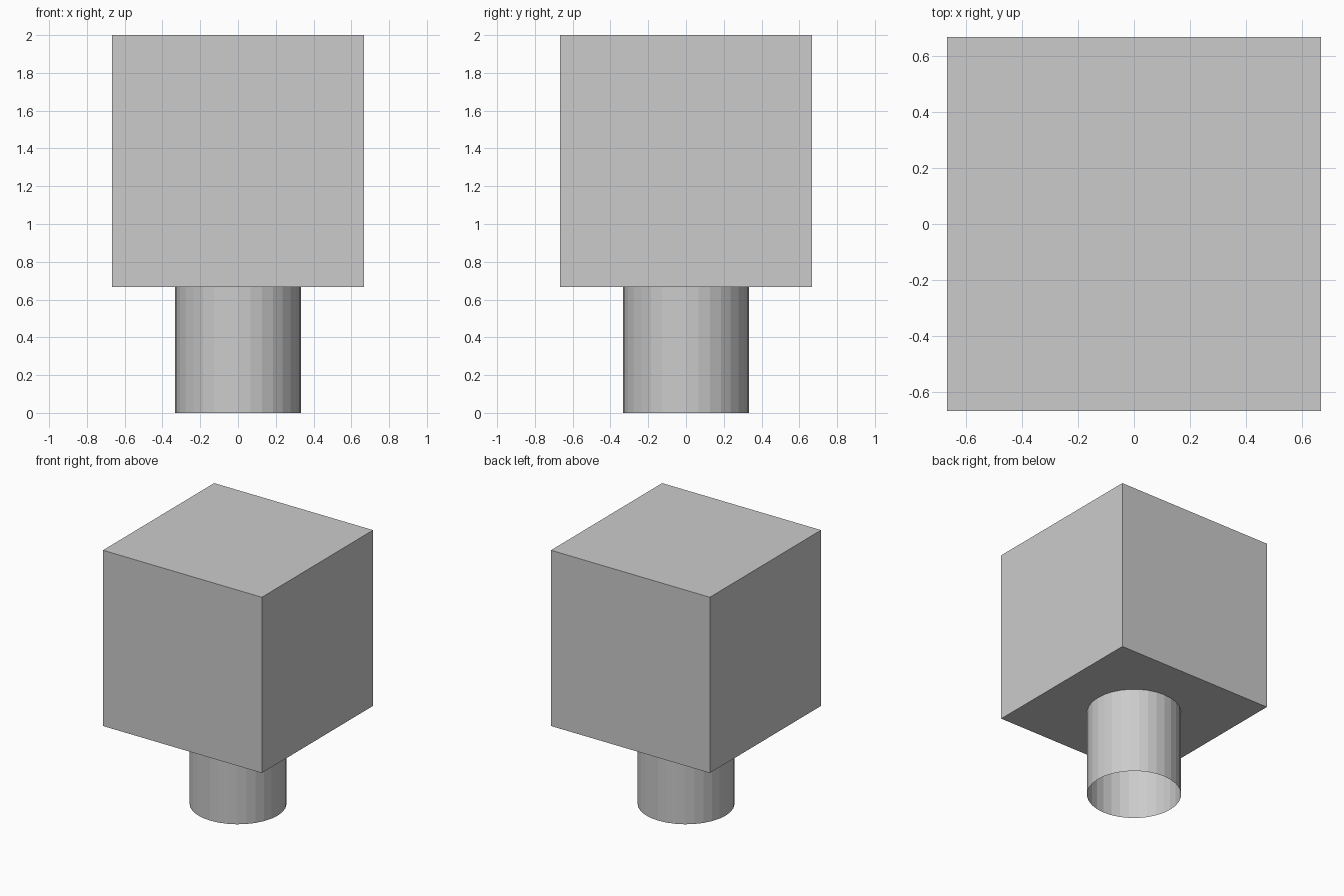
import bpy

if "Cube" in bpy.data.objects:
    bpy.data.objects.remove(bpy.data.objects["Cube"])

SIDE = 4 / 3      # edge length of the block
STEM = 2 / 3      # height and diameter of the stem

# Solid cube on top
bpy.ops.mesh.primitive_cube_add(size=SIDE, location=(0, 0, STEM + SIDE / 2))
bpy.context.object.name = "block"

# Round, flat-shaded stem, open at the bottom
bpy.ops.mesh.primitive_cylinder_add(vertices=32, radius=STEM / 2, depth=STEM,
                                    end_fill_type='NOTHING', location=(0, 0, STEM / 2))
bpy.context.object.name = "stem"
